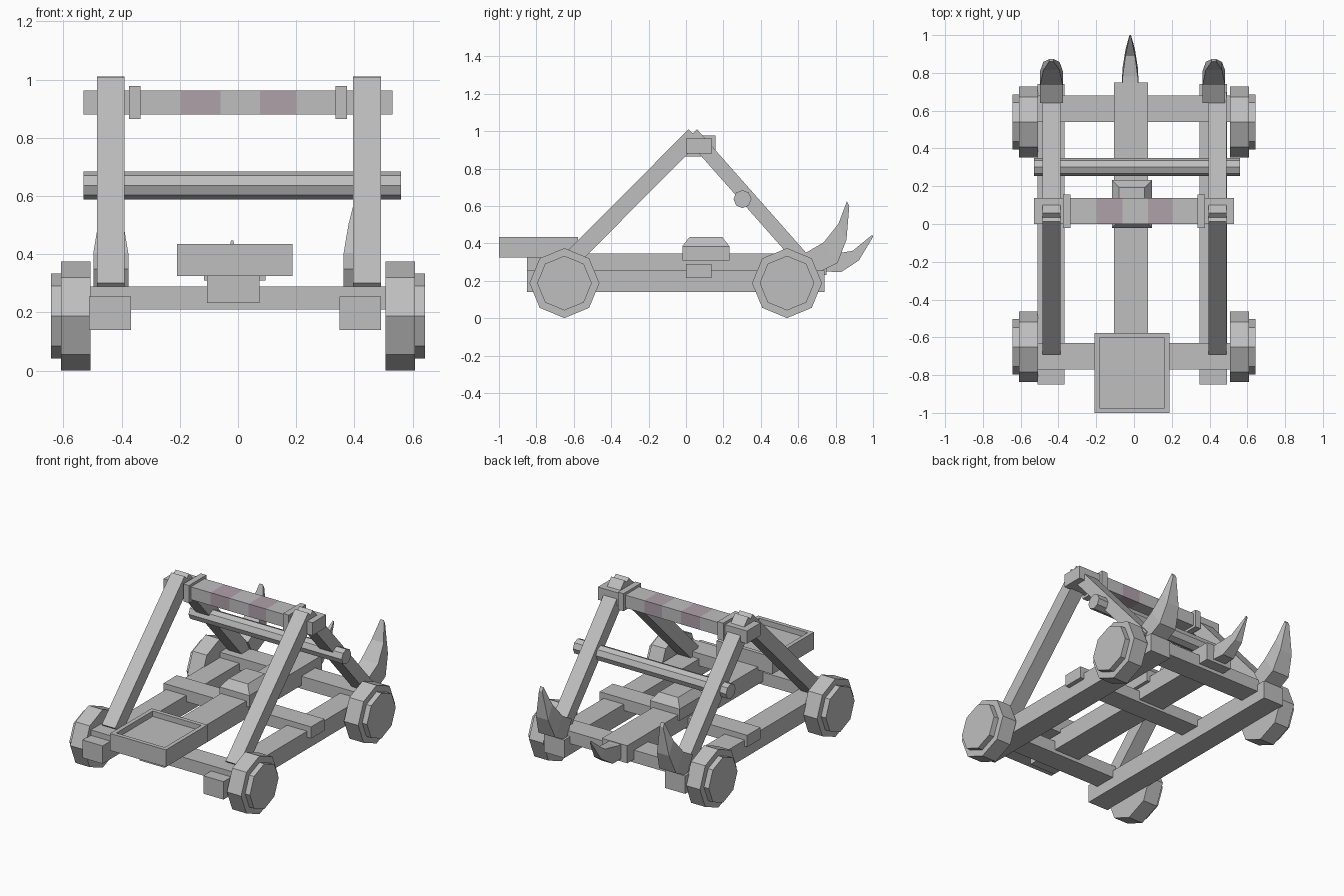
import bpy, bmesh, math
from mathutils import Matrix, Vector

cube = bpy.data.objects.get("Cube")
if cube:
    bpy.data.objects.remove(cube, do_unlink=True)


def material(name, rgb):
    m = bpy.data.materials.new(name)
    m.use_nodes = True
    m.diffuse_color = (*rgb, 1)
    m.node_tree.nodes["Principled BSDF"].inputs["Base Color"].default_value = (*rgb, 1)
    return m


GREY = material("weathered grey", (0.52, 0.52, 0.52))
MAUVE = material("mauve binding", (0.43, 0.355, 0.397))


def finish(name, bm, mats=(GREY,)):
    bmesh.ops.recalc_face_normals(bm, faces=bm.faces)
    mesh = bpy.data.meshes.new(name)
    bm.to_mesh(mesh)
    bm.free()
    for m in mats:
        mesh.materials.append(m)
    obj = bpy.data.objects.new(name, mesh)
    bpy.context.collection.objects.link(obj)
    return obj


def box_mesh(x, y, z):
    """Box from three (low, high) ranges."""
    bm = bmesh.new()
    bmesh.ops.create_cube(bm, size=1)
    for v in bm.verts:
        v.co = Vector([(r[0] + r[1]) / 2 + c * (r[1] - r[0]) for r, c in zip((x, y, z), v.co)])
    return bm


def box(name, x, y, z):
    return finish(name, box_mesh(x, y, z))


def add_drum(bm, x, y, z, radius):
    """Eight-sided drum lying along x."""
    place = Matrix.Translation(((x[0] + x[1]) / 2, y, z)) @ Matrix.Rotation(math.pi / 2, 4, "Y")
    bmesh.ops.create_cone(bm, cap_ends=True, segments=8, radius1=radius, radius2=radius,
                          depth=x[1] - x[0], matrix=place)


def strut(name, x, low, high, width, thick):
    """Square beam between two (y, z) points."""
    a, b = Vector((x, *low)), Vector((x, *high))
    d = b - a
    bm = box_mesh((-width / 2, width / 2), (-thick / 2, thick / 2), (0, d.length))
    tilt = Matrix.Rotation(math.atan2(-d.y, d.z), 4, "X")
    bm.transform(Matrix.Translation(a) @ tilt)
    return finish(name, bm)


def horn(name, x, sections):
    """Loft of rectangles: inner (y, z), outer (y, z), half width."""
    bm = bmesh.new()
    rings = []
    for inner, outer, w in sections:
        rings.append([bm.verts.new((x + s * w, *p))
                      for p, s in ((inner, -1), (inner, 1), (outer, 1), (outer, -1))])
    for a, b in zip(rings, rings[1:]):
        for i in range(4):
            j = (i + 1) % 4
            bm.faces.new((a[i], a[j], b[j], b[i]))
    bm.faces.new(rings[0])
    bm.faces.new(rings[-1])
    return finish(name, bm)


# Chassis cross beams and throwing arm
box("front_axle_beam", (-0.51, 0.51), (-0.77, -0.63), (0.21, 0.29))
box("middle_beam", (-0.53, 0.52), (0, 0.135), (0.215, 0.29))
box("rear_axle_beam", (-0.51, 0.51), (0.54, 0.68), (0.21, 0.29))
box("throwing_arm", (-0.107, 0.073), (-0.85, 0.75), (0.232, 0.345))

# Parts repeated on both sides
side_horn = [((0.64, 0.35), (0.70, 0.24), 0.06), ((0.735, 0.405), (0.81, 0.295), 0.06),
             ((0.815, 0.505), (0.858, 0.42), 0.043), ((0.86, 0.625), (0.873, 0.60), 0.012)]
for side, s in (("right", -1), ("left", 1)):
    rail_x = s * 0.43 - 0.01
    strut_x = s * 0.44 + 0.003
    box(side + "_rail", (rail_x - 0.072, rail_x + 0.072), (-0.85, 0.74), (0.14, 0.255))
    strut(side + "_front_strut", strut_x, (-0.66, 0.27), (0.045, 0.978), 0.095, 0.09)
    strut(side + "_rear_strut", strut_x, (0.67, 0.26), (0.03, 0.984), 0.095, 0.078)
    box(side + "_collar", (s * 0.355 - 0.02, s * 0.355 + 0.02), (-0.02, 0.157), (0.865, 0.978))
    horn(side + "_horn", rail_x + 0.003, side_horn)
    for end, y in (("front", -0.65), ("rear", 0.54)):
        bm = bmesh.new()
        add_drum(bm, sorted((s * 0.507, s * 0.608)), y, 0.188, 0.187)
        add_drum(bm, sorted((s * 0.55, s * 0.642)), y, 0.188, 0.146)
        finish(f"{side}_{end}_wheel", bm)

# Ram horn at the end of the arm
horn("centre_horn", -0.02, [((0.68, 0.34), (0.74, 0.25), 0.045), ((0.78, 0.343), (0.83, 0.247), 0.04),
                            ((0.89, 0.36), (0.925, 0.31), 0.025), ((0.997, 0.447), (1.0, 0.435), 0.004)])

# Bucket tray with a recessed floor
bm = box_mesh((-0.21, 0.187), (-1.0, -0.578), (0.325, 0.435))
top = max(bm.faces, key=lambda f: f.calc_center_median().z)
bmesh.ops.inset_region(bm, faces=[top], thickness=0.037)
floor = bmesh.ops.extrude_discrete_faces(bm, faces=[top])["faces"][0]
for v in floor.verts:
    v.co.z -= 0.035
finish("bucket", bm)

# Padded block on the arm, with a bevelled top
bm = box_mesh((-0.117, 0.095), (-0.02, 0.232), (0.31, 0.385))
top = max(bm.faces, key=lambda f: f.calc_center_median().z)
bmesh.ops.inset_region(bm, faces=[top], thickness=0.055)
for v in top.verts:
    v.co.z = 0.435
finish("arm_block", bm)

# Top crossbar with two coloured bindings
bm = box_mesh((-0.53, 0.53), (0, 0.138), (0.88, 0.962))
for x in (-0.195, -0.06, 0.075, 0.2):
    bmesh.ops.bisect_plane(bm, geom=bm.verts[:] + bm.edges[:] + bm.faces[:],
                           plane_co=(x, 0, 0), plane_no=(1, 0, 0))
for f in bm.faces:
    x = f.calc_center_median().x
    f.material_index = int(-0.195 < x < -0.06 or 0.075 < x < 0.2)
finish("top_crossbar", bm, (GREY, MAUVE))

# Winding roller between the rear struts
bm = bmesh.new()
add_drum(bm, (-0.53, 0.56), 0.302, 0.637, 0.048)
finish("roller", bm)
